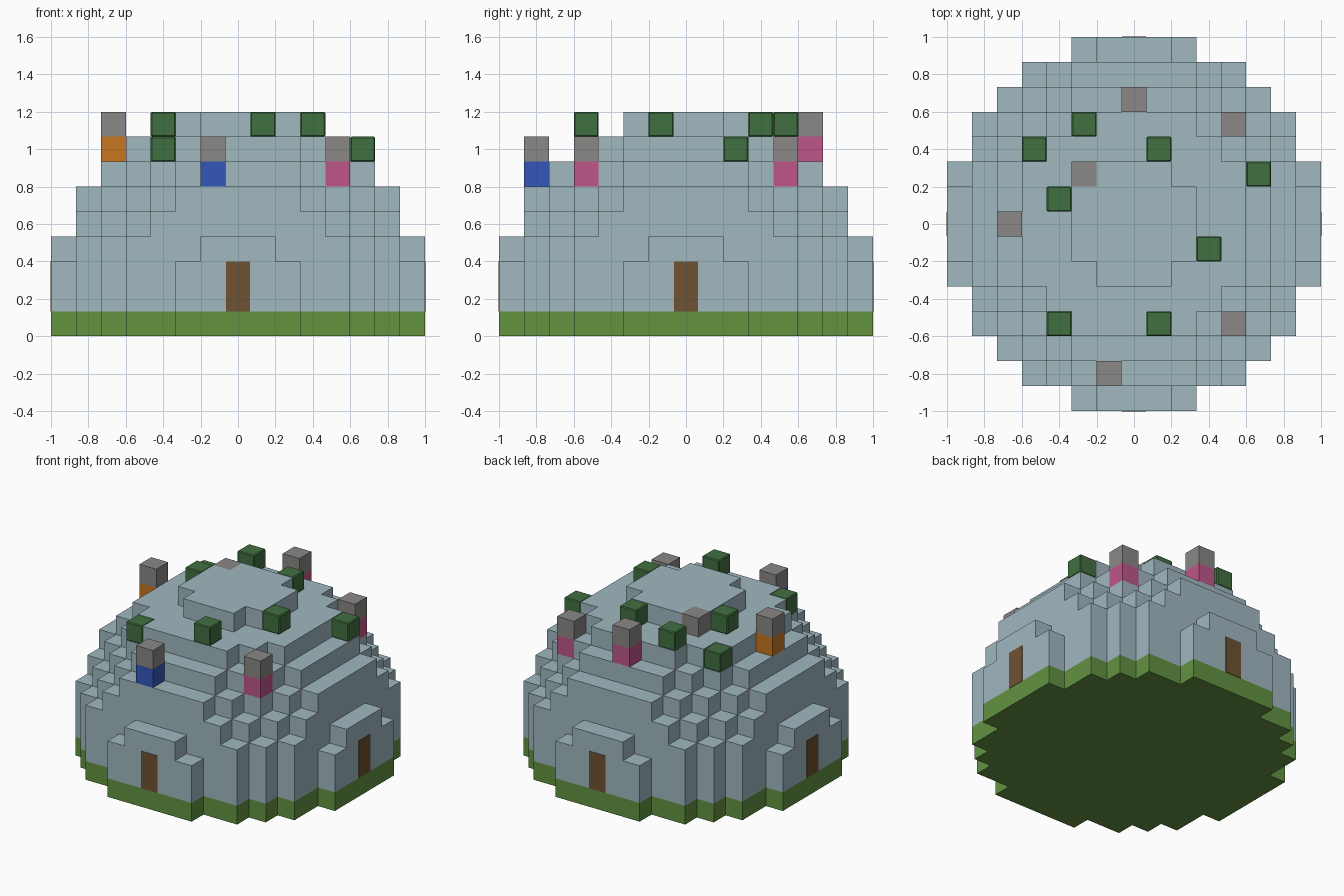
import bpy, bmesh, math
from mathutils import Vector, Matrix

default = bpy.data.objects.get("Cube")
if default:
    bpy.data.objects.remove(default, do_unlink=True)

U = 2 / 15        # edge of one block
R2 = 7.5 ** 2     # squared dome radius in blocks
CENTRE = 1        # layer that holds the sphere centre
LAYERS = 9


def material(name, code):
    def lin(c):
        return c / 12.92 if c <= 0.04045 else ((c + 0.055) / 1.055) ** 2.4
    rgb = [lin(int(code[i:i + 2], 16) / 255) for i in (0, 2, 4)]
    m = bpy.data.materials.new(name)
    m.use_nodes = True
    m.diffuse_color = (*rgb, 1)
    bsdf = next(n for n in m.node_tree.nodes if n.type == 'BSDF_PRINCIPLED')
    bsdf.inputs["Base Color"].default_value = (*rgb, 1)
    return m


stone = material("pale blue", "A0B8C0")
grass = material("grass green", "629240")
grey = material("grey", "8A8886")
leaf = material("dark green", "407040")
wood = material("brown", "6E5232")
pink = material("pink", "BE5689")
blue = material("blue", "3457BA")
orange = material("orange", "C87620")


def finish(name, bm, mats):
    mesh = bpy.data.meshes.new(name)
    bm.to_mesh(mesh)
    bm.free()
    for m in mats:
        mesh.materials.append(m)
    ob = bpy.data.objects.new(name, mesh)
    bpy.context.collection.objects.link(ob)
    return ob


def box(name, centre, size, mat):
    bm = bmesh.new()
    bmesh.ops.create_cube(bm, size=1, matrix=Matrix.Diagonal((*size, 1)))
    ob = finish(name, bm, [mat])
    ob.location = centre
    return ob


def solid(x, y, z):
    return 0 <= z < LAYERS and x * x + y * y + (z - CENTRE) ** 2 < R2


def surface(x, y):
    """First free layer above the dome."""
    return next(z for z in range(LAYERS + 1) if not solid(x, y, z))


def at(x, y, layer):
    return Vector((x, y, layer + 0.5)) * U


# Stepped dome: outer block faces only, bottom layer is grass
bm = bmesh.new()
directions = [Vector(d) for d in ((1, 0, 0), (-1, 0, 0), (0, 1, 0),
                                  (0, -1, 0), (0, 0, 1), (0, 0, -1))]
for x in range(-7, 8):
    for y in range(-7, 8):
        for z in range(LAYERS):
            if not solid(x, y, z):
                continue
            for d in directions:
                if solid(x + d.x, y + d.y, z + d.z):
                    continue
                a = d.yzx
                b = d.cross(a)
                mid = at(x, y, z) + d * U / 2
                corners = [mid + (a * i + b * j) * U / 2
                           for i, j in ((-1, -1), (1, -1), (1, 1), (-1, 1))]
                face = bm.faces.new([bm.verts.new(c) for c in corners])
                face.material_index = 1 if z == 0 else 0
bmesh.ops.remove_doubles(bm, verts=bm.verts, dist=U / 100)
bmesh.ops.recalc_face_normals(bm, faces=bm.faces)
finish("dome", bm, [stone, grass])

# Doors: thin plates on the four sides
for side, angle in (("front", 0), ("left", 90), ("back", 180), ("right", 270)):
    turn = Matrix.Rotation(math.radians(angle), 4, 'Z')
    door = box(side + "_door", turn @ Vector((0, -1, 2 * U)),
               (U * 0.97, 0.006, 2 * U), wood)
    door.rotation_euler.z = math.radians(angle)

# Chimneys: a coloured block with a grey block on top
chimneys = [(0, 5, pink), (4, 4, pink), (4, -4, pink),
            (-5, 0, orange), (-1, -6, blue)]
for n, (x, y, mat) in enumerate(chimneys, 1):
    z = surface(x, y)
    box(f"chimney_base_{n}", at(x, y, z), (U, U, U), mat)
    box(f"chimney_top_{n}", at(x, y, z + 1), (U, U, U), grey)
box("roof_stone", at(-2, 2, surface(-2, 2)), (U, U, U), grey)

# Bushes: softened blocks resting on the dome
bushes = [(-2, 4), (-4, 3), (1, 3), (5, 2), (-3, 1), (3, -1), (-3, -4), (1, -4)]
for n, (x, y) in enumerate(bushes, 1):
    bush = box(f"bush_{n}", at(x, y, surface(x, y)), (U, U, U), leaf)
    bevel = bush.modifiers.new("soft edges", 'BEVEL')
    bevel.width = 0.006
    bevel.segments = 1
